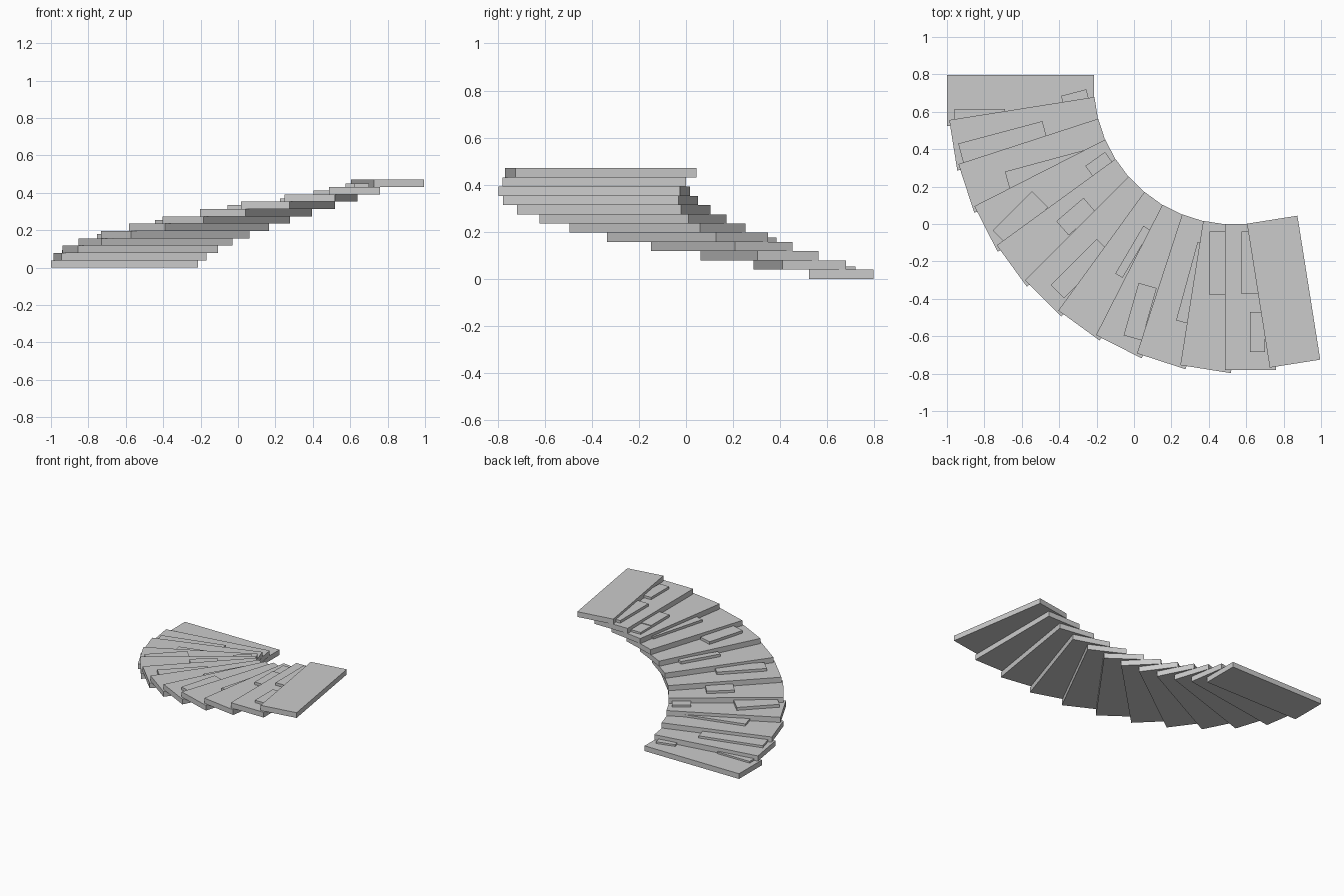
import bpy, math
from mathutils import Vector, Matrix

STEPS = 12
RISE = 0.47 / STEPS
LENGTH, DEPTH = 0.78, 0.273
TURN = math.radians(9)
PIVOT = Vector((0.535, 0.748))
INNER = Vector((-0.748, -0.088))   # inner end of a tread, relative to the pivot


def box(name, centre, size, angle):
    bpy.ops.mesh.primitive_cube_add(size=1, location=centre, rotation=(0, 0, angle))
    ob = bpy.context.object
    ob.name = name
    ob.scale = size
    bpy.ops.object.transform_apply(location=False, rotation=False, scale=True)
    return ob


# Treads fanning around the pivot
for i in range(STEPS):
    a = i * TURN
    length = LENGTH + 0.006 * math.cos(a)
    c = PIVOT + Matrix.Rotation(a, 2) @ (INNER - Vector((length / 2, 0)))
    box(f"tread_{i + 1}", (c.x, c.y, (i + 0.5) * RISE), (length, DEPTH, RISE), a)

# Raised slabs: tread number, long edge start and end, width to its right, thickness
slabs = [
    (1, -0.96, 0.615, -0.69, 0.615, 0.09, 0.013),
    (1, -0.39, 0.685, -0.255, 0.72, 0.09, 0.013),
    (2, -0.94, 0.43, -0.49, 0.55, 0.105, 0.016),
    (3, -0.69, 0.28, -0.21, 0.41, 0.1, 0.016),
    (4, -0.26, 0.31, -0.155, 0.385, 0.09, 0.018),
    (4, -0.755, -0.035, -0.545, 0.175, 0.12, 0.022),
    (5, -0.415, 0.015, -0.27, 0.14, 0.1, 0.018),
    (6, -0.445, -0.325, -0.2, -0.08, 0.1, 0.02),
    (7, -0.1, -0.265, 0.05, -0.01, 0.045, 0.02),
    (8, -0.055, -0.595, 0.025, -0.315, 0.1, 0.02),
    (9, 0.225, -0.515, 0.34, -0.095, 0.06, 0.018),
    (10, 0.405, -0.165, 0.405, -0.04, 0.12, 0.015),
    (10, 0.405, -0.38, 0.405, -0.165, 0.12, 0.02),
    (11, 0.575, -0.375, 0.575, -0.04, 0.1, 0.02),
    (11, 0.62, -0.685, 0.62, -0.47, 0.08, 0.018),
]
for n, (k, ax, ay, bx, by, w, t) in enumerate(slabs):
    p, q = Vector((ax, ay)), Vector((bx, by))
    d = (q - p).normalized()
    c = (p + q) / 2 + Vector((d.y, -d.x)) * w / 2
    box(f"slab_{n + 1}", (c.x, c.y, k * RISE + t / 2 - 0.002),
        ((q - p).length, w, t + 0.004), math.atan2(d.y, d.x))
